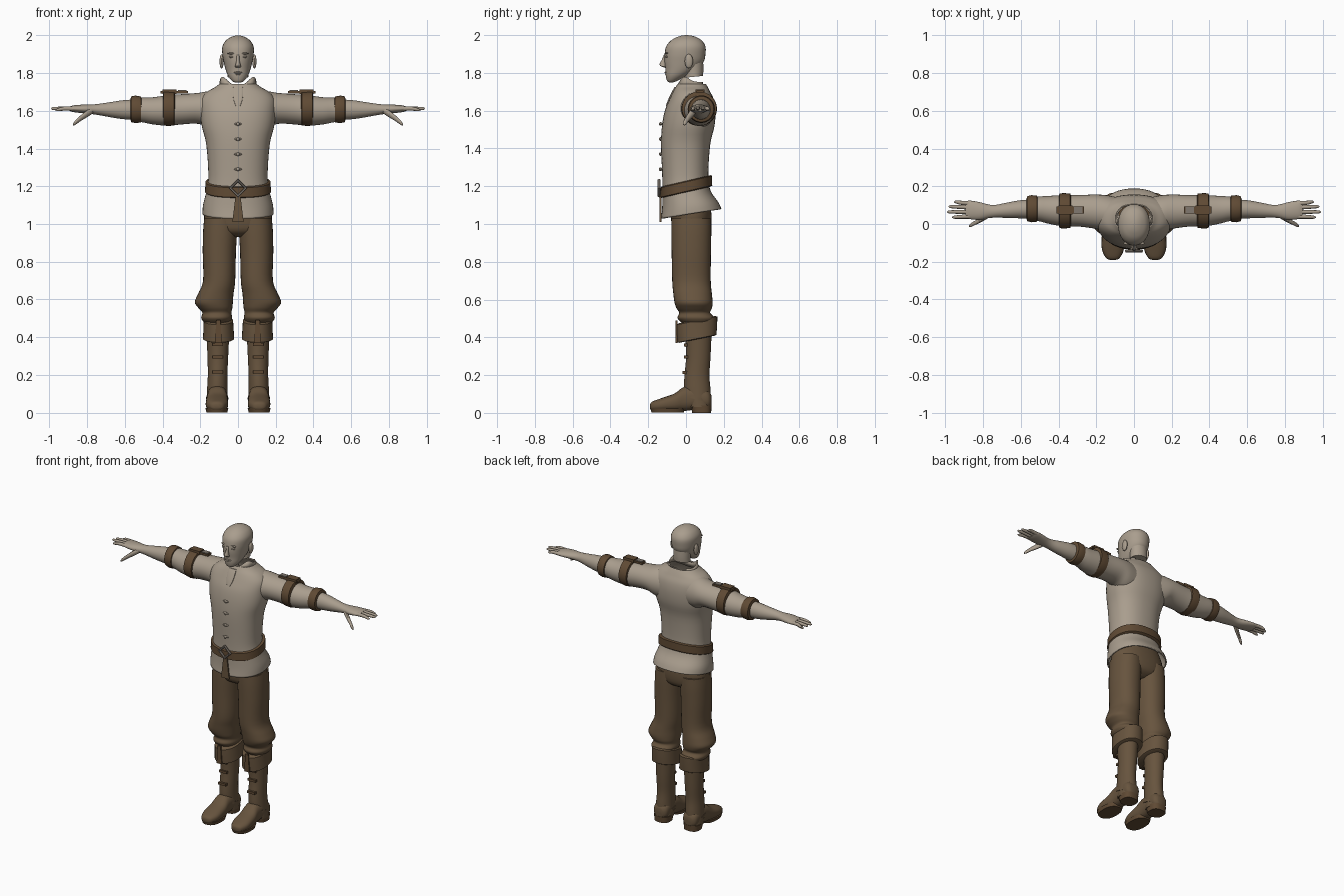
import bpy, bmesh, math
from mathutils import Vector


def material(name, rgb):
    m = bpy.data.materials.new(name)
    m.diffuse_color = (*rgb, 1)
    return m


BEIGE = material("beige", (0.40, 0.34, 0.27))
BROWN = material("trouser brown", (0.135, 0.088, 0.048))
LEATHER = material("leather brown", (0.115, 0.068, 0.034))
METAL = material("dull metal", (0.22, 0.19, 0.16))


def finish(name, bm, mat, thick=0):
    bmesh.ops.recalc_face_normals(bm, faces=bm.faces)
    me = bpy.data.meshes.new(name)
    bm.to_mesh(me)
    bm.free()
    ob = bpy.data.objects.new(name, me)
    bpy.context.collection.objects.link(ob)
    me.materials.append(mat)
    if thick:
        mod = ob.modifiers.new("thickness", 'SOLIDIFY')
        mod.thickness = thick
        mod.offset = -1
    return ob


def smooth_rings(keys, steps):
    """Catmull-Rom interpolation between key rings."""
    keys = [list(k) + [0] * (6 - len(k)) for k in keys]
    out = []
    for i in range(len(keys) - 1):
        a, b, c, d = keys[max(i - 1, 0)], keys[i], keys[i + 1], keys[min(i + 2, len(keys) - 1)]
        for s in range(steps):
            t = s / steps
            out.append([0.5 * (2 * q + (r - p) * t + (2 * p - 5 * q + 4 * r - w) * t * t
                               + (3 * q - p - 3 * r + w) * t ** 3) for p, q, r, w in zip(a, b, c, d)])
    return out + [keys[-1]]


def loft(name, mat, keys, axis='z', side=1, steps=4, n=32, p=2.0, caps=True, thick=0):
    """Rings: position on axis, two centre values, two radii, tilt (z by y)."""
    bm = bmesh.new()
    rows = []
    for pos, c1, c2, r1, r2, tilt in smooth_rings(keys, steps):
        row = []
        for k in range(n):
            a = 2 * math.pi * k / n
            ca, sa = math.cos(a), math.sin(a)
            u = c1 + max(r1, 0.001) * math.copysign(abs(ca) ** (2 / p), ca)
            v = c2 + max(r2, 0.001) * math.copysign(abs(sa) ** (2 / p), sa)
            x, y, z = {'z': (u, v, pos + tilt * v), 'x': (pos, u, v), 'y': (u, pos, v)}[axis]
            row.append(bm.verts.new((x * side, y, z)))
        rows.append(row)
    for a, b in zip(rows, rows[1:]):
        for k in range(n):
            bm.faces.new((a[k], a[(k + 1) % n], b[(k + 1) % n], b[k]))
    if caps:
        bm.faces.new(rows[0])
        bm.faces.new(rows[-1])
    return finish(name, bm, mat, thick)


def blob(name, mat, loc, scale):
    bm = bmesh.new()
    bmesh.ops.create_uvsphere(bm, u_segments=16, v_segments=10, radius=1)
    for v in bm.verts:
        v.co = Vector(a * b for a, b in zip(v.co, scale)) + Vector(loc)
    return finish(name, bm, mat)


def box(name, mat, lo, hi, flare=1.0):
    """Box between two corners; flare widens the lower end in x."""
    bm = bmesh.new()
    bmesh.ops.create_cube(bm, size=1)
    for v in bm.verts:
        wide = flare if v.co.z < 0 else 1
        mid = [(a + b) / 2 for a, b in zip(lo, hi)]
        v.co = Vector((mid[0] + v.co.x * (hi[0] - lo[0]) * wide,
                       mid[1] + v.co.y * (hi[1] - lo[1]), mid[2] + v.co.z * (hi[2] - lo[2])))
    return finish(name, bm, mat)


# Head and neck
loft("head", BEIGE, [
    (1.750, 0, -.078, .012, .010), (1.757, 0, -.074, .030, .026), (1.785, 0, -.052, .052, .055),
    (1.82, 0, -.026, .066, .083), (1.86, 0, -.010, .076, .104), (1.90, 0, -.005, .083, .108),
    (1.94, 0, -.001, .083, .104), (1.97, 0, .002, .067, .083), (1.988, 0, .003, .043, .054),
    (1.997, 0, .003, .021, .027), (2.0, 0, .003, .003, .003)], p=2.15)
loft("neck", BEIGE, [(1.775, 0, .042, .055, .048, .1), (1.82, 0, .042, .056, .05), (1.88, 0, .035, .06, .055)])
loft("nose", BEIGE, [(1.898, 0, -.108, .007, .008), (1.87, 0, -.115, .008, .013), (1.845, 0, -.122, .013, .018),
                     (1.834, 0, -.117, .016, .014), (1.829, 0, -.110, .008, .007)], n=16)
blob("upper_lip", BEIGE, (0, -.105, 1.803), (.022, .009, .005))
blob("lower_lip", BEIGE, (0, -.101, 1.794), (.018, .010, .006))
for s, tag in ((1, "left"), (-1, "right")):
    blob(f"{tag}_ear", BEIGE, (s * .087, .015, 1.862), (.011, .022, .038))
    blob(f"{tag}_eye", BEIGE, (s * .034, -.101, 1.886), (.015, .009, .006))
    blob(f"{tag}_brow", BEIGE, (s * .034, -.102, 1.904), (.022, .009, .005))

# Shirt body, open at hem and neck
loft("shirt", BEIGE, [
    (1.05, 0, .028, .188, .16, .16), (1.10, 0, .022, .185, .148, .1), (1.18, 0, .002, .166, .127),
    (1.26, 0, -.004, .157, .122), (1.42, 0, -.002, .168, .13), (1.52, 0, .012, .192, .139),
    (1.60, 0, .022, .20, .134), (1.66, 0, .03, .197, .117), (1.70, 0, .03, .165, .098),
    (1.725, 0, .03, .122, .085), (1.742, 0, .03, .10, .075)], n=48, p=2.3, caps=False, thick=.008)

# Standing collar, open at the front, tallest at the sides
bm = bmesh.new()
prev = None
for i in range(33):
    t = math.radians(-140 + 280 * i / 32)
    h = .012 + .032 * math.exp(-((abs(t) - 1.0) / .5) ** 2)
    drop = .035 * max(0, math.cos(t)) ** 2
    cur = [bm.verts.new((r * math.sin(t), .03 - .8 * r * math.cos(t), z))
           for r, z in ((.101, 1.732 - drop), (.096, 1.74 + h - drop * .5))]
    if prev:
        bm.faces.new((prev[0], cur[0], cur[1], prev[1]))
    prev = cur
finish("collar", bm, BEIGE, .006)

# Placket and toggles down the chest
loft("placket", BEIGE, [(1.625, 0, -.098, .012, .009), (1.66, 0, -.085, .024, .009),
                        (1.70, 0, -.066, .028, .009), (1.725, 0, -.052, .026, .008)], p=4, n=16)
for i, z in enumerate((1.53, 1.45, 1.37, 1.29)):
    blob(f"toggle_{i + 1}", BEIGE, (0, -.131, z), (.020, .008, .007))
    blob(f"toggle_knot_{i + 1}", BEIGE, (0, -.135, z), (.008, .008, .010))

# Belt, buckle and hanging strap
loft("belt", LEATHER, [(1.168, 0, .002, .168, .130, .23), (1.173, 0, .002, .175, .137, .23),
                       (1.223, 0, .002, .172, .136, .23), (1.228, 0, .002, .165, .129, .23)],
     steps=1, n=48, p=2.3)
bpy.ops.mesh.primitive_torus_add(major_segments=4, minor_segments=6, major_radius=.040, minor_radius=.009,
                                 location=(0, -.142, 1.19), rotation=(math.pi / 2, 0, 0))
buckle = bpy.context.object
buckle.name = "buckle"
buckle.data.materials.append(METAL)
box("hanging_strap", BROWN, (-.012, -.139, 1.01), (.012, -.130, 1.16), flare=2.5)

# Trouser seat
loft("trouser_seat", BROWN, [(.93, 0, .03, .06, .05), (.965, 0, .029, .155, .098),
                             (1.05, 0, .027, .18, .108), (1.16, 0, .01, .15, .105)], p=2.3)

for s, tag in ((1, "left"), (-1, "right")):
    # Trouser leg gathered below the knee
    loft(f"{tag}_trouser_leg", BROWN, [
        (1.03, .092, .028, .087, .105), (.96, .095, .028, .090, .106), (.85, .099, .028, .088, .104),
        (.70, .100, .029, .085, .102), (.63, .118, .035, .094, .102), (.585, .128, .040, .101, .101),
        (.555, .120, .043, .090, .094), (.53, .112, .046, .077, .082), (.505, .113, .053, .082, .098),
        (.485, .112, .056, .074, .088), (.46, .108, .06, .055, .06)], side=s, p=2.2)
    # Boot: shaft, turned cuff, foot, sole, heel
    loft(f"{tag}_boot_shaft", BROWN, [
        (.46, .106, .065, .062, .072), (.30, .107, .065, .055, .065), (.20, .108, .058, .052, .066),
        (.12, .110, .060, .054, .070), (.03, .111, .070, .057, .064)], side=s)
    loft(f"{tag}_boot_cuff", BROWN, [
        (.378, .103, .058, .075, .094, .2), (.382, .103, .058, .083, .103, .2), (.43, .103, .058, .080, .107, .2),
        (.476, .104, .058, .078, .108, .2), (.482, .104, .058, .070, .098, .2)], side=s, steps=1, p=2.2)
    box(f"{tag}_cuff_tab", LEATHER, (s * .104 - .011, -.055, .37), (s * .104 + .011, -.046, .49), flare=1.7)
    loft(f"{tag}_boot_foot", BROWN, [
        (-.190, .112, .034, .016, .012), (-.178, .112, .036, .038, .024), (-.13, .112, .043, .058, .035),
        (-.06, .111, .055, .058, .048), (-.01, .110, .074, .053, .064), (.06, .110, .080, .054, .062),
        (.115, .110, .072, .050, .05), (.134, .110, .065, .03, .03)], axis='y', side=s, p=2.4)
    loft(f"{tag}_sole", LEATHER, [(.002, .112, -.097, .055, .085), (.024, .112, -.097, .061, .092)],
         side=s, steps=1, p=2.4)
    loft(f"{tag}_heel", LEATHER, [(0, .111, .083, .052, .050), (.04, .111, .080, .056, .056)],
         side=s, steps=1, p=2.6)
    loft(f"{tag}_ankle_seam", BROWN, [(.085, .110, .055, .059, .076, -.25), (.10, .110, .055, .058, .076, -.25)],
         side=s, steps=1)
    for i, (z, y) in enumerate(((.36, -.002), (.295, -.002), (.215, -.010))):
        box(f"{tag}_boot_clasp_{i + 1}", LEATHER, (s * .108 - .028, y - .008, z - .008),
            (s * .108 + .028, y + .014, z + .008))

    # Sleeve, forearm and hand
    loft(f"{tag}_sleeve", BEIGE, [
        (.08, .045, 1.60, .095, .105), (.15, .058, 1.605, .095, .100), (.21, .066, 1.613, .090, .082),
        (.30, .070, 1.608, .083, .080), (.37, .070, 1.602, .083, .081), (.45, .075, 1.60, .074, .072),
        (.50, .080, 1.604, .066, .066), (.54, .080, 1.606, .060, .062)], axis='x', side=s)
    loft(f"{tag}_forearm", BEIGE, [
        (.50, .080, 1.606, .054, .056), (.60, .078, 1.606, .048, .051), (.67, .073, 1.606, .041, .041),
        (.73, .068, 1.607, .034, .031), (.77, .067, 1.608, .036, .026), (.82, .069, 1.610, .047, .023),
        (.87, .075, 1.611, .049, .018), (.892, .076, 1.611, .044, .012)], axis='x', side=s)
    for finger, y0, y1, tip, z in (("index", .040, .036, .965, 1.606), ("middle", .064, .064, .990, 1.612),
                                   ("ring", .088, .092, .983, 1.611), ("little", .109, .117, .955, 1.606)):
        loft(f"{tag}_{finger}_finger", BEIGE, [
            (.865, y0, 1.611, .012, .012), (.92, (y0 + y1) / 2, 1.612, .0105, .0105),
            (tip - .012, y1, z, .008, .008), (tip, y1, z - .001, .002, .002)], axis='x', side=s, n=12)
    loft(f"{tag}_thumb", BEIGE, [
        (.765, .050, 1.606, .014, .016), (.80, .030, 1.585, .015, .019), (.835, .010, 1.560, .012, .015),
        (.865, -.006, 1.535, .010, .011), (.875, -.011, 1.526, .003, .003)], axis='x', side=s, n=12)

    # Leather arm bands and the shoulder strap
    loft(f"{tag}_upper_arm_band", LEATHER, [
        (.335, .070, 1.611, .082, .080), (.338, .070, 1.611, .091, .088), (.37, .070, 1.610, .094, .091),
        (.394, .070, 1.612, .092, .089), (.398, .070, 1.612, .080, .078)], axis='x', side=s, steps=1)
    loft(f"{tag}_elbow_band", LEATHER, [
        (.512, .081, 1.607, .062, .062), (.515, .081, 1.607, .069, .069), (.545, .081, 1.608, .072, .073),
        (.566, .081, 1.608, .066, .068), (.570, .081, 1.608, .052, .054)], axis='x', side=s, steps=1)
    xs = sorted((s * .265, s * .41))
    box(f"{tag}_shoulder_strap", LEATHER, (xs[0], .055, 1.693), (xs[1], .093, 1.706))
    xs = sorted((s * .325, s * .40))
    box(f"{tag}_strap_loop", LEATHER, (xs[0], .050, 1.69), (xs[1], .098, 1.712))
    xs = sorted((s * .272, s * .318))
    box(f"{tag}_strap_plate", METAL, (xs[0], .059, 1.70), (xs[1], .089, 1.711))

# Smooth shading with crisp edges
for ob in bpy.data.objects:
    ob.select_set(True)
bpy.ops.object.shade_smooth_by_angle(angle=math.radians(40))
